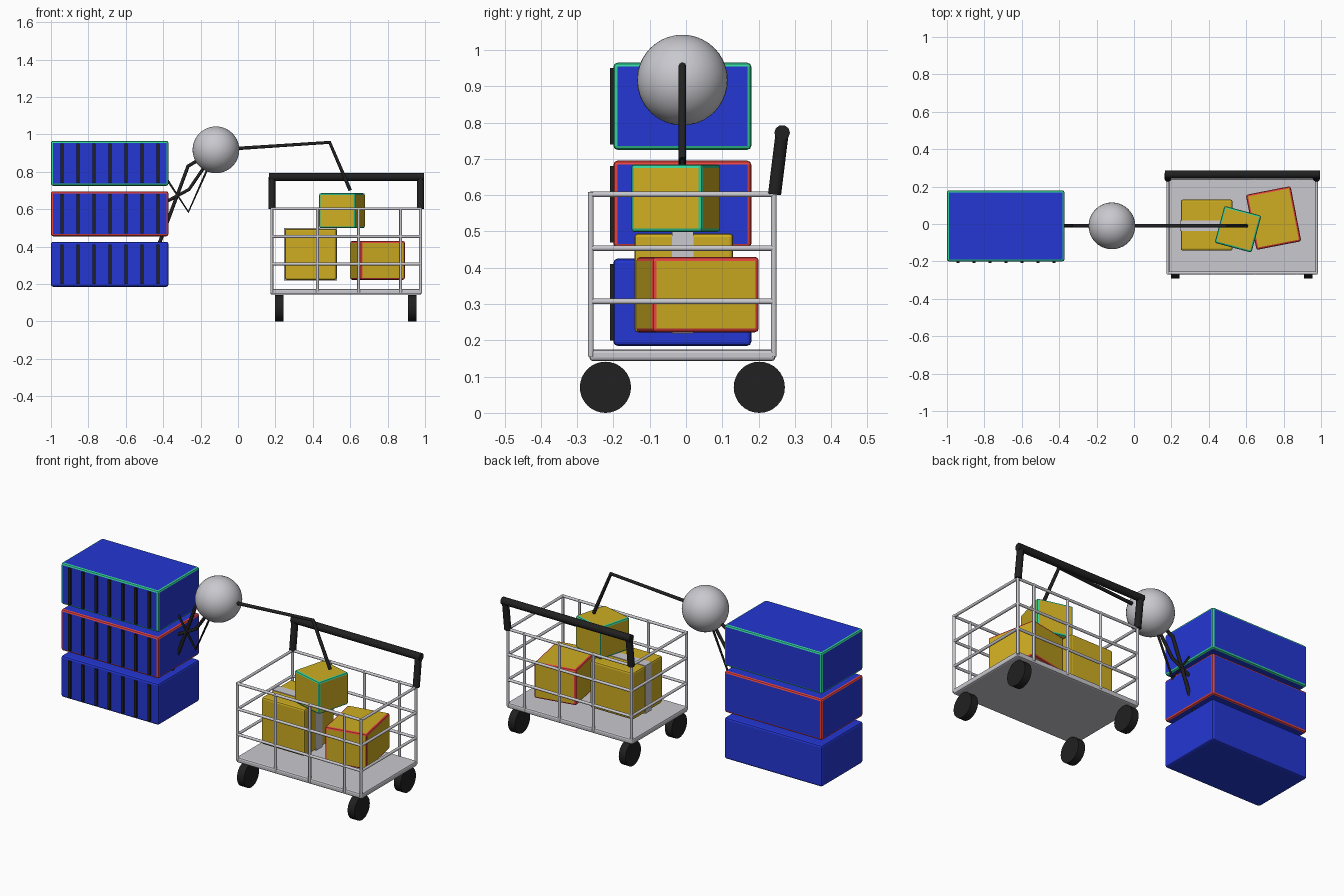
import bpy, math
from mathutils import Vector

if "Cube" in bpy.data.objects:
    bpy.data.objects.remove(bpy.data.objects["Cube"])


def material(name, rgb):
    m = bpy.data.materials.new(name)
    m.diffuse_color = (*rgb, 1)
    m.use_nodes = True
    m.node_tree.nodes["Principled BSDF"].inputs["Base Color"].default_value = m.diffuse_color
    return m


BLUE = material("container blue", (0.017, 0.038, 0.65))
YELLOW = material("parcel yellow", (0.62, 0.42, 0.016))
TEAL = material("teal edge", (0.034, 0.65, 0.32))
RED = material("red edge", (0.80, 0.058, 0.05))
GREY = material("light grey metal", (0.58, 0.58, 0.62))
BLACK = material("black rubber", (0.015, 0.015, 0.015))


def box(name, lo, hi, mat, bevel=0, edge=None, turn=0):
    """Box from its corners; the bevelled edges may take a second colour."""
    lo, hi = Vector(lo), Vector(hi)
    bpy.ops.mesh.primitive_cube_add(size=1, location=(lo + hi) / 2)
    ob = bpy.context.object
    ob.name = name
    ob.scale = hi - lo
    bpy.ops.object.transform_apply(location=False, rotation=False, scale=True)
    ob.rotation_euler.z = math.radians(turn)
    ob.data.materials.append(mat)
    if bevel:
        mod = ob.modifiers.new("edge_bevel", 'BEVEL')
        mod.width = bevel
        mod.segments = 2
        if edge:
            ob.data.materials.append(edge)
            mod.material = 1
    return ob


def tubes(name, paths, radius, mat):
    """Round tubes along straight-sided paths."""
    cu = bpy.data.curves.new(name, 'CURVE')
    cu.dimensions = '3D'
    cu.bevel_depth = radius
    cu.bevel_resolution = 3
    cu.use_fill_caps = True
    for path in paths:
        sp = cu.splines.new('POLY')
        sp.points.add(len(path) - 1)
        for p, co in zip(sp.points, path):
            p.co = (*co, 1)
    cu.materials.append(mat)
    ob = bpy.data.objects.new(name, cu)
    bpy.context.collection.objects.link(ob)
    bpy.ops.object.select_all(action='DESELECT')
    ob.select_set(True)
    bpy.context.view_layer.objects.active = ob
    bpy.ops.object.convert(target='MESH')
    bpy.ops.object.shade_smooth_by_angle(angle=math.radians(50))
    return bpy.context.object


# Stack of three containers with black front ribs
for level, z, edge in (("bottom", 0.185, None), ("middle", 0.455, RED), ("top", 0.725, TEAL)):
    box(f"{level}_container", (-1, -0.2, z), (-0.372, 0.18, z + 0.24), BLUE, 0.011, edge)
    for i in range(7):
        x = -0.94 + i * 0.0853
        box(f"{level}_rib_{i + 1}", (x - 0.008, -0.209, z + 0.015),
            (x + 0.008, -0.2, z + 0.225), BLACK)

# Central ball and its jointed arms
Y = -0.01
bpy.ops.mesh.primitive_uv_sphere_add(segments=40, ring_count=20, radius=0.125,
                                     location=(-0.118, Y, 0.917))
ball = bpy.context.object
ball.name = "ball_body"
ball.data.materials.append(GREY)
bpy.ops.object.shade_smooth()

start = (-0.118, Y, 0.917)
tubes("lifting_arm", [[start, (0.49, Y, 0.957), (0.60, Y, 0.70)]], 0.01, BLACK)
tubes("lower_arm", [[start, (-0.267, Y, 0.83), (-0.425, Y, 0.405)]], 0.01, BLACK)
tubes("middle_arm", [[start, (-0.262, Y, 0.705), (-0.42, Y, 0.62)]], 0.009, BLACK)
tubes("upper_arm", [[start, (-0.265, Y, 0.585), (-0.42, Y, 0.82)]], 0.007, BLACK)

# Cart floor
X0, X1, Y0, Y1 = 0.181, 0.976, -0.262, 0.242
box("cart_floor", (0.173, -0.266, 0.143), (0.982, 0.246, 0.174), GREY, 0.009)

# Wire basket: rails all round, corner posts, posts on front and back
rails = []
for z in (0.307, 0.454, 0.602):
    rails += [[(X0, y, z), (X1, y, z)] for y in (Y0, Y1)]
    rails += [[(x, Y0, z), (x, Y1, z)] for x in (X0, X1)]
tubes("basket_rails", rails, 0.008, GREY)
tubes("basket_posts", [[(x, y, 0.155), (x, y, 0.608)]
                       for x in (X0, 0.425, 0.645, 0.87, X1) for y in (Y0, Y1)], 0.008, GREY)

# Push handle
tubes("handle_bar", [[(0.165, 0.265, 0.772), (0.994, 0.265, 0.772)]], 0.0215, BLACK)
tubes("handle_posts", [[(x, 0.244, 0.602), (x, 0.265, 0.772)] for x in (X0, X1)], 0.019, BLACK)

# Wheels
for side, x in (("left", 0.22), ("right", 0.932)):
    for end, y in (("front", -0.222), ("back", 0.202)):
        bpy.ops.mesh.primitive_cylinder_add(vertices=32, radius=0.0705, depth=0.044,
                                            location=(x, y, 0.0705),
                                            rotation=(0, math.pi / 2, 0))
        wheel = bpy.context.object
        wheel.name = f"{end}_{side}_wheel"
        wheel.data.materials.append(BLACK)
        bpy.ops.object.shade_smooth_by_angle(angle=math.radians(40))

# Parcels in the cart
box("taped_parcel", (0.25, -0.142, 0.222), (0.527, 0.13, 0.495), YELLOW, 0.01)
box("parcel_tape", (0.247, -0.038, 0.219), (0.53, 0.02, 0.498), GREY)
box("red_edged_parcel", (0.624, -0.118, 0.222), (0.868, 0.182, 0.43), YELLOW, 0.011, RED, 11)
box("teal_edged_parcel", (0.454, -0.13, 0.498), (0.658, 0.074, 0.685), YELLOW, 0.01, TEAL, -15)
